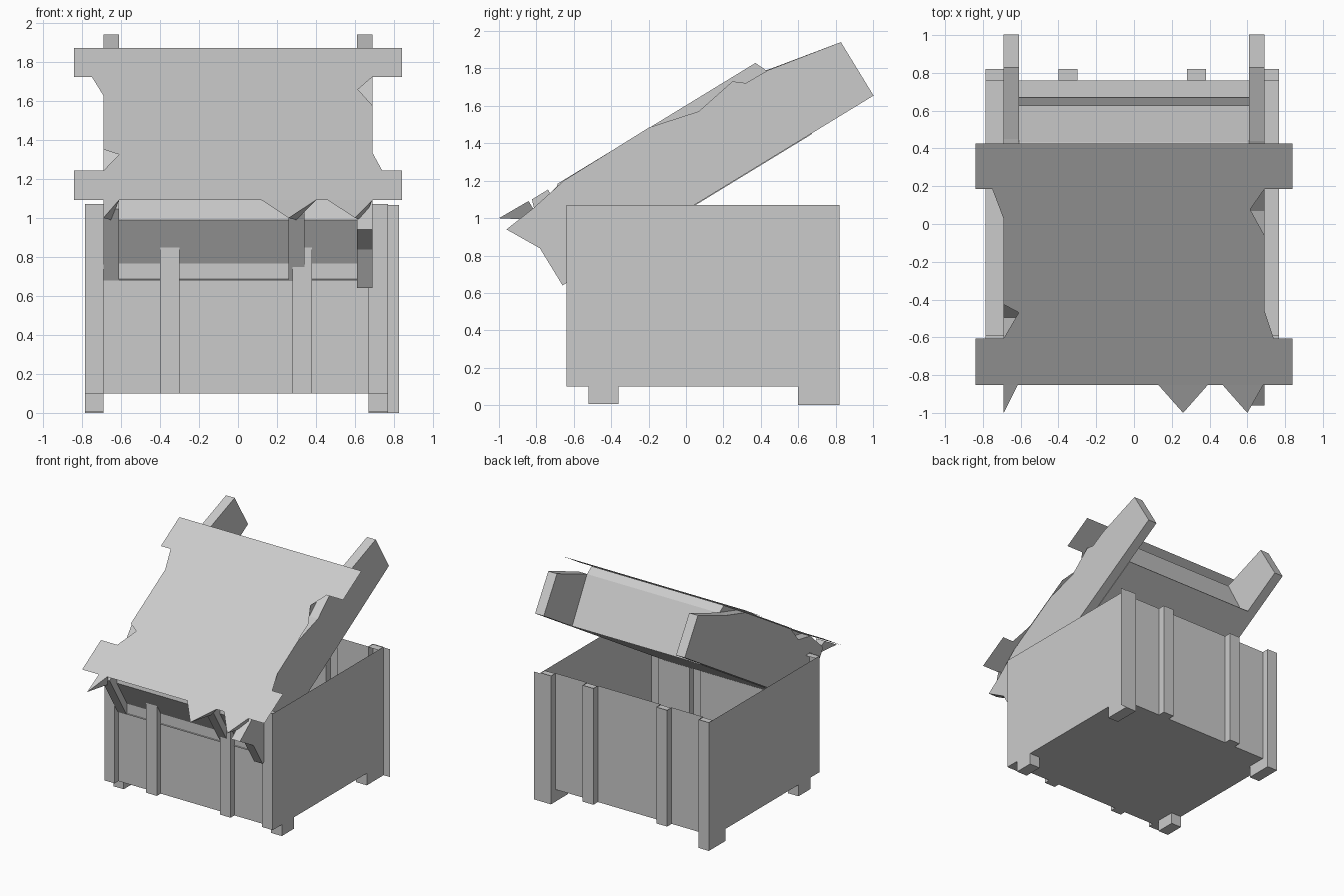
import bpy, bmesh, math
from mathutils import Vector

if "Cube" in bpy.data.objects:
    bpy.data.objects.remove(bpy.data.objects["Cube"])

CU, SU = math.cos(math.radians(31.4)), math.sin(math.radians(31.4))


def lid(x, u, v):
    # lid space (u along the slope, v across it) to world space
    return Vector((x, -0.66 + CU * u - SU * v, 0.64 + SU * u + CU * v))


def mesh(name, verts, faces):
    bm = bmesh.new()
    vs = [bm.verts.new(v) for v in verts]
    for f in faces:
        bm.faces.new([vs[i] for i in f])
    bmesh.ops.recalc_face_normals(bm, faces=bm.faces)
    me = bpy.data.meshes.new(name)
    bm.to_mesh(me)
    bm.free()
    ob = bpy.data.objects.new(name, me)
    bpy.context.collection.objects.link(ob)
    return ob


def box(name, x0, x1, y0, y1, z0, z1):
    vs = [(x, y, z) for x in (x0, x1) for y in (y0, y1) for z in (z0, z1)]
    return mesh(name, vs, [(0, 1, 3, 2), (4, 5, 7, 6), (0, 1, 5, 4),
                           (2, 3, 7, 6), (0, 2, 6, 4), (1, 3, 7, 5)])


def slab(name, x0, x1, profile):
    # extrude a lid (u, v) profile from x0 to x1
    n = len(profile)
    vs = [lid(x, u, v) for x in (x0, x1) for u, v in profile]
    fs = [tuple(range(n)), tuple(range(n, 2 * n))]
    fs += [(i, (i + 1) % n, n + (i + 1) % n, n + i) for i in range(n)]
    return mesh(name, vs, fs)


# chest walls: one thin sheet, folded out into hollow battens front and back
L, R, F, B, BOT, TOP = -0.785, 0.768, -0.59, 0.76, 0.1, 1.07
battens = [(L, -0.69), (-0.40, -0.30), (0.28, 0.38), (0.67, R)]


def folded(y, out):
    pts = []
    for a, b in battens:
        pts += [(a, y), (a, out), (b, out), (b, y)]
    return pts


outline = folded(F, -0.64) + folded(B, 0.82)[::-1]
n = len(outline)
verts = [(x, y, z) for z in (BOT, TOP) for x, y in outline]
faces = [(i, (i + 1) % n, n + (i + 1) % n, n + i) for i in range(n)]
mesh("chest_walls", verts, faces + [tuple(range(n))])

# batten caps
for a, b in battens:
    for side, y0, y1 in (("front", -0.64, F), ("back", B, 0.82)):
        mesh("batten_cap_" + side, [(a, y0, TOP - .005), (b, y0, TOP - .005),
                                    (b, y1, TOP - .005), (a, y1, TOP - .005)], [(0, 1, 2, 3)])

# wide face of the back right corner
mesh("back_corner_plate", [(0.67, .822, 0), (0.825, .822, 0),
                           (0.825, .822, 1.065), (0.67, .822, 1.065)], [(0, 1, 2, 3)])

# feet
for x0, x1 in ((L, -0.69), (0.67, R)):
    box("front_foot", x0, x1, -0.52, -0.36, 0.005, BOT)
    box("back_foot", x0, x1, 0.60, 0.82, 0.0, BOT)

# lid body, bottom flange and side boards
slab("lid_body", -0.61, 0.61, [(.126, 0), (1.51, 0), (1.53, .41), (1.5, .478),
                               (.26, .478), (.126, .333)])
slab("lid_flange", -0.61, 0.61, [(.078, -.004), (1.56, -.004), (1.56, .003), (.078, .003)])
slab("lid_side_left", -0.69, -0.61, [(.074, 0), (1.948, 0), (1.948, .335), (1.55, .41),
                                     (1.3, .478), (.6, .478), (.45, .42), (.3, .478),
                                     (.074, .43)])
slab("lid_side_right", 0.61, 0.69, [(0, 0), (1.948, 0), (1.948, .335), (1.537, .41),
                                    (1.4, .413), (1.344, .458), (1.107, .415),
                                    (.835, .48), (.3, .475), (.076, .433),
                                    (-.1, .412), (0, .233)])
slab("lid_front_strap", 0.26, 0.34, [(.074, 0), (.2, 0), (.2, .478), (.1, .478), (.074, .4)])

# splintered points along the front edge
for a, b, tip in ((-0.69, -0.61, -0.69), (0.12, 0.40, 0.26), (0.46, 0.69, 0.60)):
    mesh("front_splinter", [lid(a, .08, .48), lid(b, .08, .48),
                            lid(max(a, tip) + .04, .08, .36), lid(tip, -.103, .484)],
         [(0, 1, 3), (1, 2, 3), (2, 0, 3), (0, 1, 2)])

# top panel: flat sheet with two wide bands and worn, notched sides
xu = [(-.84, .07), (.84, .07), (.84, .36), (.74, .36), (.69, .535), (.69, 1.0),
      (.615, 1.16), (.69, 1.285), (.84, 1.285), (.84, 1.57), (-.84, 1.57),
      (-.84, 1.285), (-.75, 1.285), (-.69, 1.10), (-.69, .57), (-.61, .52),
      (-.69, .36), (-.84, .36)]
mesh("lid_top_panel", [lid(x, u, .485) for x, u in xu], [tuple(range(len(xu)))])
